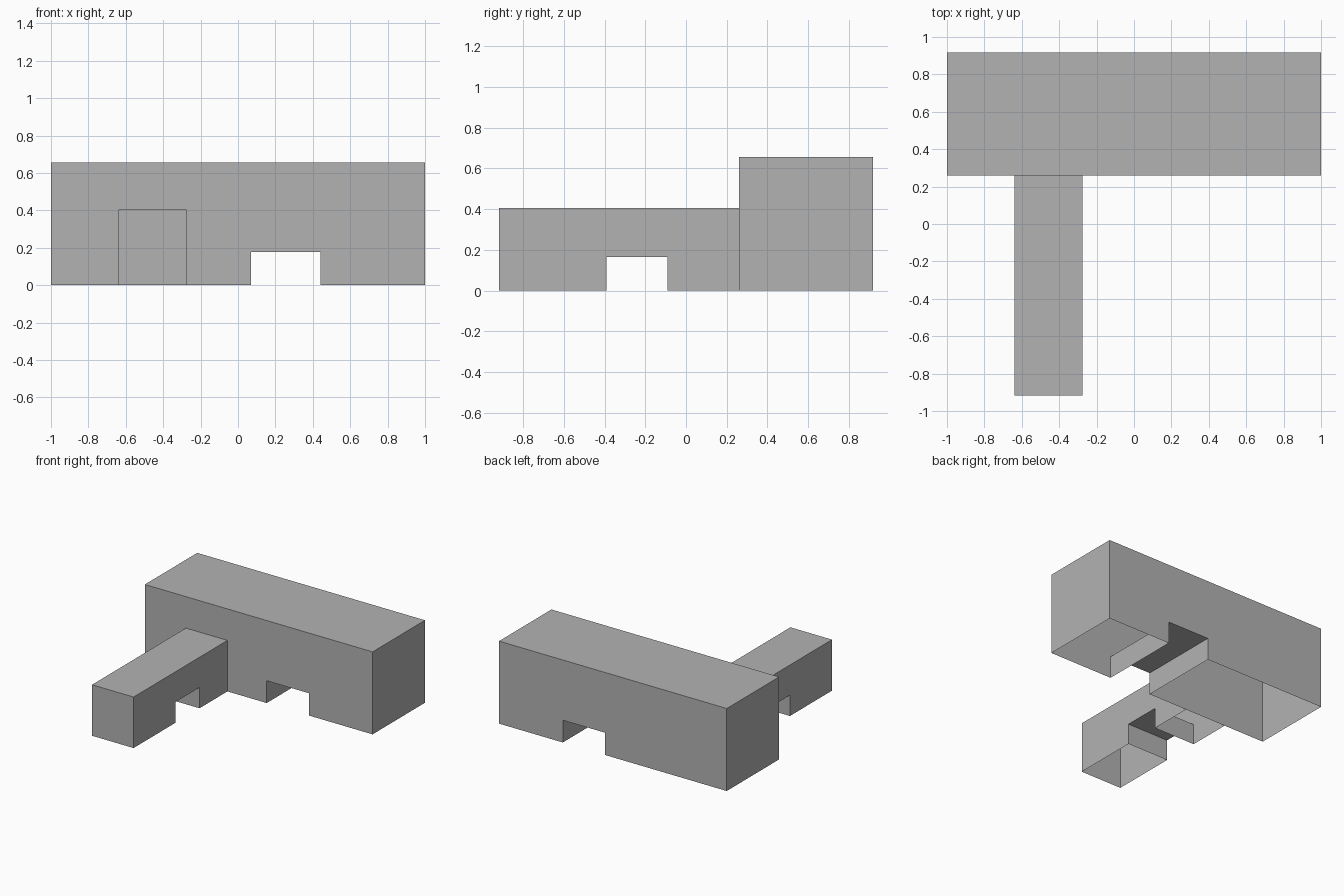
import bpy
import bmesh
from mathutils import Vector

cube = bpy.data.objects.get("Cube")
if cube:
    bpy.data.objects.remove(cube, do_unlink=True)

# One plain grey for the whole building
grey = bpy.data.materials.new("plain grey")
grey.use_nodes = True
colour = (0.45, 0.45, 0.45, 1.0)
grey.diffuse_color = colour
grey.node_tree.nodes["Principled BSDF"].inputs["Base Color"].default_value = colour


def make_block(name, start, end, height, gap, place, depth, open_end=False):
    """Extrude a wall profile with a passage, leaving the underside open.

    gap is (start, end, height) of the passage; place maps profile
    coordinates (along, across, up) to a point in space.
    """
    g0, g1, gh = gap
    profile = [(start, 0), (g0, 0), (g0, gh), (g1, gh), (g1, 0),
               (end, 0), (end, height), (start, height)]
    bm = bmesh.new()
    verts = [bm.verts.new(place(a, depth[0], z)) for a, z in profile]
    face = bm.faces.new(verts)
    shift = Vector(place(0, depth[1], 0)) - Vector(place(0, depth[0], 0))
    result = bmesh.ops.extrude_face_region(bm, geom=[face], use_keep_orig=True)
    moved = [v for v in result["geom"] if isinstance(v, bmesh.types.BMVert)]
    bmesh.ops.translate(bm, vec=shift, verts=moved)
    bmesh.ops.recalc_face_normals(bm, faces=bm.faces)

    # Remove the ground faces, and the end that meets another wall
    removed = [f for f in bm.faces if all(v.co.z < 0.001 for v in f.verts)]
    if open_end:
        far = Vector(place(end, 0, 0)).y
        removed += [f for f in bm.faces
                    if all(abs(v.co.y - far) < 0.001 for v in f.verts)]
    bmesh.ops.delete(bm, geom=removed, context="FACES")

    mesh = bpy.data.meshes.new(name)
    bm.to_mesh(mesh)
    bm.free()
    mesh.materials.append(grey)
    obj = bpy.data.objects.new(name, mesh)
    bpy.context.collection.objects.link(obj)
    return obj


# Tall long hall, with a passage running front to back
make_block("main_hall", -1, 1, 0.655, (0.07, 0.44, 0.177),
           lambda a, d, z: (a, d, z), (0.26, 0.917))

# Low wing reaching forward, with a passage running side to side
make_block("front_wing", -0.917, 0.26, 0.405, (-0.39, -0.09, 0.165),
           lambda a, d, z: (d, a, z), (-0.64, -0.275), open_end=True)
